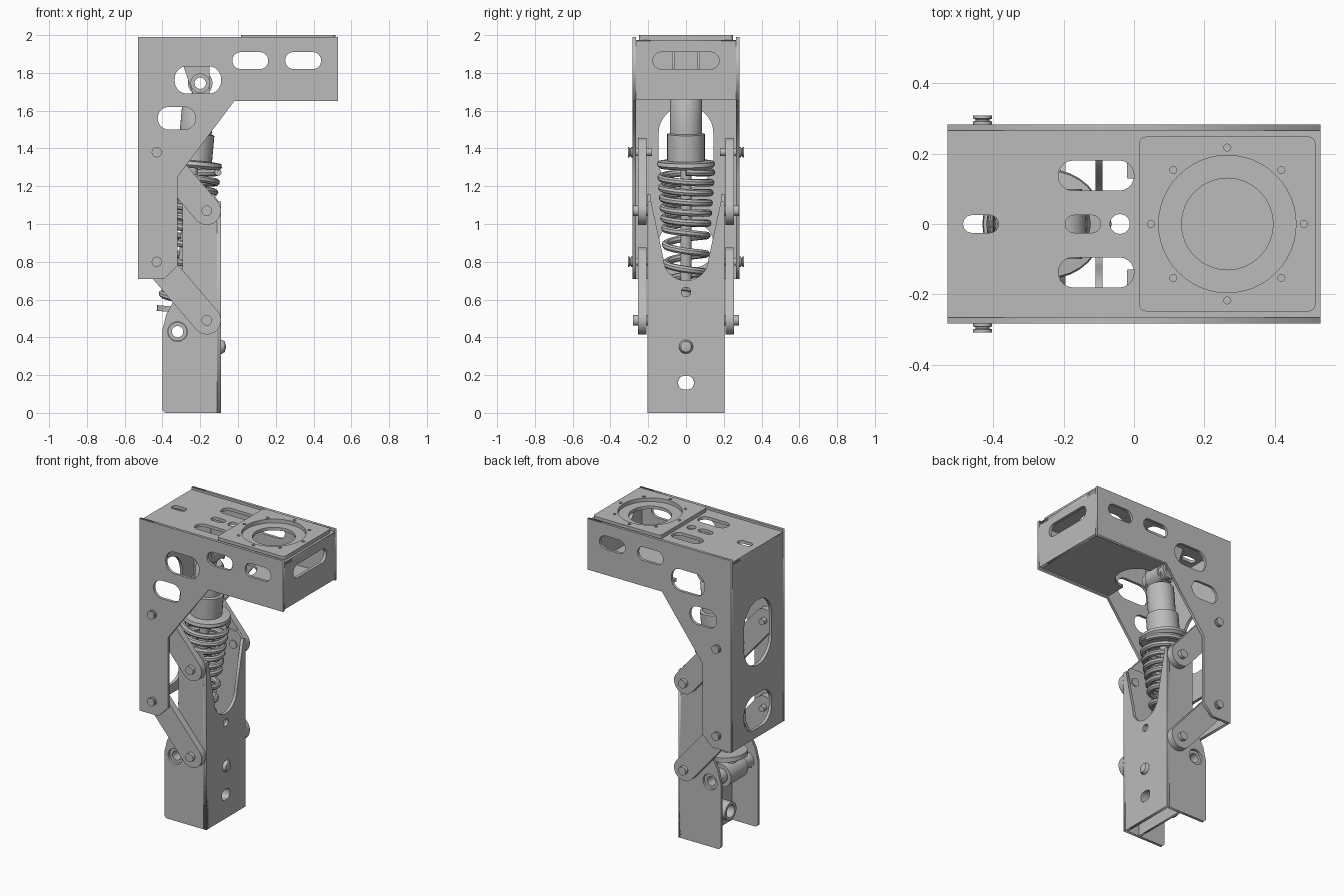
import bpy, bmesh, math
from mathutils import Matrix, Vector

if "Cube" in bpy.data.objects:
    bpy.data.objects.remove(bpy.data.objects["Cube"])

GREY = (0.5, 0.5, 0.5, 1)
metal = bpy.data.materials.new("plain grey metal")
metal.use_nodes = True
metal.diffuse_color = GREY
metal.node_tree.nodes["Principled BSDF"].inputs["Base Color"].default_value = GREY

# Columns are the sheet's u, v and normal directions
PLANES = {
    "xz": Matrix(((1, 0, 0), (0, 0, 1), (0, 1, 0))).to_4x4(),
    "yz": Matrix(((0, 0, 1), (1, 0, 0), (0, 1, 0))).to_4x4(),
    "xy": Matrix.Identity(4),
}


def finish(name, bm, smooth=False):
    bmesh.ops.remove_doubles(bm, verts=bm.verts, dist=0.0002)
    bmesh.ops.recalc_face_normals(bm, faces=bm.faces)
    mesh = bpy.data.meshes.new(name)
    bm.to_mesh(mesh)
    bm.free()
    mesh.materials.append(metal)
    obj = bpy.data.objects.new(name, mesh)
    bpy.context.collection.objects.link(obj)
    if smooth:
        bpy.ops.object.select_all(action="DESELECT")
        obj.select_set(True)
        bpy.context.view_layer.objects.active = obj
        bpy.ops.object.shade_smooth_by_angle(angle=math.radians(35))
    return obj


def curve_bmesh(curve):
    temp = bpy.data.objects.new("temp", curve)
    bpy.context.collection.objects.link(temp)
    graph = bpy.context.evaluated_depsgraph_get()
    mesh = bpy.data.meshes.new_from_object(temp.evaluated_get(graph))
    bm = bmesh.new()
    bm.from_mesh(mesh)
    bpy.data.objects.remove(temp)
    bpy.data.meshes.remove(mesh)
    return bm


def add_spline(curve, points, cyclic):
    spline = curve.splines.new("POLY")
    spline.points.add(len(points) - 1)
    for p, co in zip(spline.points, points):
        p.co = (*co, 0, 1) if len(co) == 2 else (*co, 1)
    spline.use_cyclic_u = cyclic


def sheet(name, plane, low, high, outline, holes=()):
    """Flat sheet between two offsets, with cut-outs."""
    curve = bpy.data.curves.new(name, "CURVE")
    curve.dimensions = "2D"
    curve.fill_mode = "BOTH"
    curve.extrude = abs(high - low) / 2
    for loop in (outline, *holes):
        add_spline(curve, loop, True)
    bm = curve_bmesh(curve)
    bm.transform(PLANES[plane] @ Matrix.Translation((0, 0, (low + high) / 2)))
    return finish(name, bm)


def slot(u0, u1, v0, v1, r=None, steps=8):
    """Rounded rectangle; fully round ends by default."""
    r = r or min(u1 - u0, v1 - v0) / 2 - 0.0005
    corners = ((u1 - r, v1 - r), (u0 + r, v1 - r), (u0 + r, v0 + r), (u1 - r, v0 + r))
    return [(cu + r * math.cos(a), cv + r * math.sin(a))
            for k, (cu, cv) in enumerate(corners)
            for a in [(k + i / steps) * math.pi / 2 for i in range(steps + 1)]]


def circle(u, v, r, n=32):
    return [(u + r * math.cos(i * math.tau / n), v + r * math.sin(i * math.tau / n)) for i in range(n)]


def lathe(name, start, axis, profile, closed=False, n=32):
    """Spin (radius, distance) pairs around an axis."""
    bm = bmesh.new()
    verts = [bm.verts.new((r, 0, d)) for r, d in profile]
    edges = [bm.edges.new(pair) for pair in zip(verts, verts[1:])]
    if closed:
        edges.append(bm.edges.new((verts[-1], verts[0])))
    bmesh.ops.spin(bm, geom=verts + edges, cent=(0, 0, 0), axis=(0, 0, 1), angle=math.tau, steps=n)
    turn = Vector((0, 0, 1)).rotation_difference(Vector(axis)).to_matrix().to_4x4()
    bm.transform(Matrix.Translation(start) @ turn)
    return finish(name, bm, True)


def rod(name, start, axis, r, length):
    return lathe(name, start, axis, [(0, 0), (r, 0), (r, length), (0, length)])


def tube(name, start, axis, r, bore, length):
    return lathe(name, start, axis, [(bore, 0), (r, 0), (r, length), (bore, length)], True)


def link_outline(a, b, r):
    angle = math.atan2(b[1] - a[1], b[0] - a[0])
    return [(c[0] + r * math.cos(t), c[1] + r * math.sin(t))
            for c, first in ((b, angle - math.pi / 2), (a, angle + math.pi / 2))
            for t in [first + i * math.pi / 12 for i in range(13)]]


# Upper bracket: the sheets
upper_outline = [(-0.53, 0.71), (-0.39, 0.71), (-0.32, 0.78), (-0.32, 1.25), (-0.02, 1.65),
                 (0.53, 1.65), (0.53, 1.99), (-0.53, 1.99)]
upper_holes = [slot(-0.335, -0.09, 1.69, 1.835, 0.065), slot(-0.425, -0.225, 1.5, 1.62),
               slot(-0.03, 0.16, 1.82, 1.91), slot(0.25, 0.44, 1.82, 1.91)]
sheet("column_back_plate", "yz", -0.53, -0.51,
      [(-0.265, 0.71), (0.265, 0.71), (0.265, 1.97), (-0.265, 1.97)],
      [slot(-0.145, 0.145, 1.19, 1.625), slot(-0.145, 0.145, 0.77, 1.0, 0.1)])
sheet("arm_end_plate", "yz", 0.51, 0.53,
      [(-0.265, 1.66), (0.265, 1.66), (0.265, 1.97), (-0.265, 1.97)],
      [slot(-0.175, 0.175, 1.82, 1.91)])
sheet("arm_top_plate", "xy", 1.955, 1.975,
      [(-0.53, -0.265), (0.53, -0.265), (0.53, 0.265), (-0.53, 0.265)],
      [slot(-0.215, 0, 0.095, 0.18), slot(-0.215, 0, -0.18, -0.095),
       slot(-0.195, -0.095, -0.025, 0.025), slot(-0.485, -0.385, -0.025, 0.025),
       circle(-0.04, 0, 0.028), circle(0.265, 0, 0.13)])
notch = [(-0.02 + 0.13 * math.sin(t), 0.13 * math.cos(t)) for t in [i * math.pi / 16 for i in range(17)]]
sheet("arm_bottom_plate", "xy", 1.66, 1.68,
      [(-0.02, 0.265)] + notch + [(-0.02, -0.265), (0.51, -0.265), (0.51, 0.265)])
bolt_ring = [circle(0.265 + 0.217 * math.cos(k * math.pi / 4), 0.217 * math.sin(k * math.pi / 4), 0.01, 12)
             for k in range(8)]
sheet("flange_plate", "xy", 1.975, 2.0, slot(0.015, 0.515, -0.248, 0.248, 0.02),
      [circle(0.265, 0, 0.195, 48)] + bolt_ring)

# Lower bracket: open channel with a scooped front
scoop = [(0.12 * math.cos(t), 0.82 + 0.12 * math.sin(t)) for t in [-i * math.pi / 16 for i in range(17)]]
sheet("channel_front_plate", "yz", -0.11, -0.09,
      [(-0.205, 0), (-0.205, 1.12), (-0.185, 1.12)] + scoop[::-1] + [(0.185, 1.12), (0.205, 1.12), (0.205, 0)],
      [circle(0, 0.64, 0.025), slot(-0.042, 0.042, 0.125, 0.195, 0.03)])
sheet("channel_inner_plate", "yz", -0.21, -0.195,
      [(-0.185, 0), (0.185, 0), (0.185, 0.28), (-0.185, 0.28)], [circle(0, 0.16, 0.042)])
tube("channel_spacer_tube", (-0.33, 0, 0.16), (1, 0, 0), 0.06, 0.042, 0.22)
lathe("channel_dome_bolt", (-0.1, 0, 0.35), (1, 0, 0), [(0, 0), (0.037, 0), (0.037, 0.015), (0.028, 0.03), (0, 0.037)])
channel_outline = [(-0.385, 0), (-0.09, 0), (-0.09, 1.1), (-0.13, 1.16), (-0.25, 1.16), (-0.295, 1.1),
                   (-0.295, 0.68), (-0.38, 0.52), (-0.4, 0.44), (-0.4, 0.015)]

# Mirrored sides: plates, swing links and pins
LINKS = {"upper": ((-0.43, 1.38), (-0.165, 1.07)), "lower": ((-0.43, 0.8), (-0.165, 0.49))}
for side, s in (("left", 1), ("right", -1)):
    # The facing side is the model's front at -y
    where = "back" if s > 0 else "front"
    sheet(f"{where}_bracket_side", "xz", s * 0.265, s * 0.283, upper_outline, upper_holes)
    sheet(f"{where}_channel_side", "xz", s * 0.187, s * 0.205, channel_outline, [circle(-0.32, 0.43, 0.052)])
    sheet(f"{where}_shock_lug", "xz", s * 0.06, s * 0.075,
          [(-0.33, 1.96), (-0.24, 1.69), (-0.15, 1.69), (-0.15, 1.96)], [circle(-0.2, 1.745, 0.03)])
    for level, (a, b) in LINKS.items():
        sheet(f"{where}_{level}_link", "xz", s * 0.21, s * 0.255, link_outline(a, b, 0.075))
        rod(f"{where}_{level}_bracket_pin", (a[0], s * 0.18, a[1]), (0, s, 0), 0.02, 0.11)
        lathe(f"{where}_{level}_bracket_pin_head", (a[0], s * 0.283, a[1]), (0, s, 0),
              [(0, 0), (0.027, 0), (0.027, 0.008), (0.02, 0.01), (0.02, 0.014), (0.027, 0.016), (0.027, 0.025), (0, 0.025)])
        rod(f"{where}_{level}_channel_pin", (b[0], s * 0.18, b[1]), (0, s, 0), 0.028, 0.1)

# Shock absorber on a slanted axis between two eyes
foot, head = Vector((-0.32, 0, 0.43)), Vector((-0.2, 0, 1.745))
axis = (head - foot).normalized()
tube("shock_lower_eye", foot - Vector((0, 0.09, 0)), (0, 1, 0), 0.075, 0.03, 0.18)
tube("shock_lower_bushing", foot - Vector((0, 0.19, 0)), (0, 1, 0), 0.05, 0.03, 0.38)
tube("shock_upper_eye", head - Vector((0, 0.058, 0)), (0, 1, 0), 0.065, 0.03, 0.116)
tube("shock_upper_bushing", head - Vector((0, 0.1, 0)), (0, 1, 0), 0.052, 0.03, 0.2)
lathe("shock_lower_seat", foot, axis, [(0, 0.06), (0.05, 0.06), (0.05, 0.1), (0.12, 0.1), (0.12, 0.13), (0, 0.13)])
rod("shock_rod", foot + axis * 0.12, axis, 0.03, 0.8)
lathe("shock_body", foot, axis,
      [(0, 0.87), (0.14, 0.87), (0.155, 0.885), (0.15, 0.905), (0.1, 0.91), (0.1, 1.05), (0.085, 1.055),
       (0.085, 1.235), (0.075, 1.25), (0.04, 1.25), (0.04, 1.27), (0, 1.27)])

# Coil spring: tight at the top, open at the bottom, narrowing downwards
spring = bpy.data.curves.new("shock_spring", "CURVE")
spring.dimensions = "3D"
spring.bevel_depth = 0.019
spring.bevel_resolution = 2
path = []
TURNS, STEPS = 10, 28
for i in range(TURNS * STEPS + 1):
    turn = i / STEPS
    down = 0.86 - 0.054 * min(turn, 6) - 0.098 * max(turn - 6, 0)
    radius = 0.137 - 0.004 * turn
    path.append((radius * math.cos(turn * math.tau), radius * math.sin(turn * math.tau), down))
add_spline(spring, path, False)
spring.use_fill_caps = True
coil = curve_bmesh(spring)
tilt = Vector((0, 0, 1)).rotation_difference(axis).to_matrix().to_4x4()
coil.transform(Matrix.Translation(foot) @ tilt)
finish("shock_spring", coil, True)
